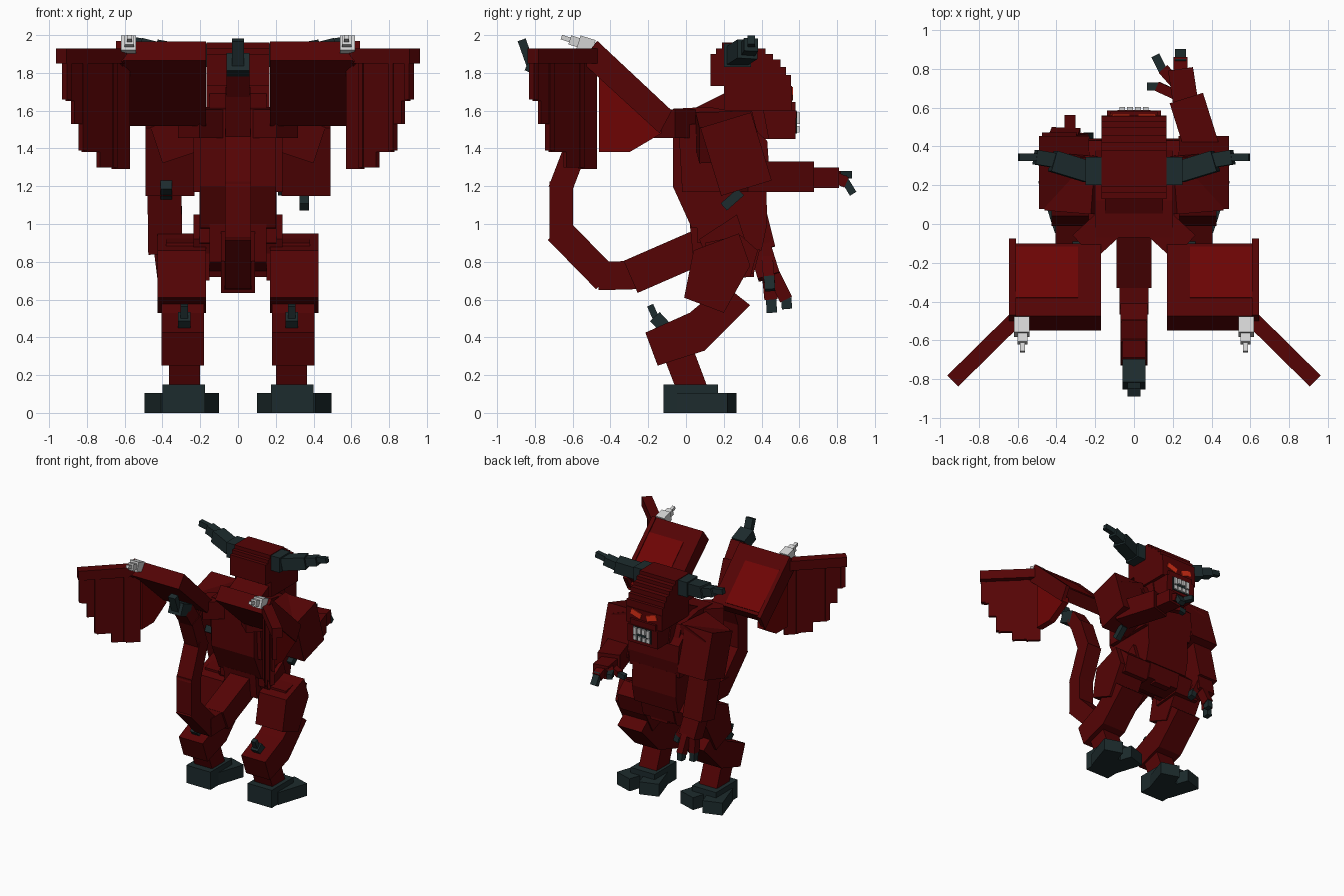
import bpy, bmesh, math
from mathutils import Vector, Matrix


def material(name, col):
    m = bpy.data.materials.new(name)
    m.diffuse_color = (*col, 1)
    return m


RED = material("dark_red", (0.089, 0.0010, 0.0014))
BRIGHT = material("membrane_red", (0.155, 0.0012, 0.0012))
SLATE = material("slate_horn", (0.012, 0.024, 0.026))
BONE = material("bone_white", (0.65, 0.65, 0.65))
EYE = material("eye_orange", (0.75, 0.030, 0.008))


def finish(name, bm, mat):
    bmesh.ops.recalc_face_normals(bm, faces=bm.faces)
    me = bpy.data.meshes.new(name)
    bm.to_mesh(me)
    bm.free()
    me.materials.append(mat)
    ob = bpy.data.objects.new(name, me)
    bpy.context.collection.objects.link(ob)
    return ob


def block(name, lo, hi, mat=RED, rot=0, axis='Z'):
    """Box between two corners, optionally turned about its centre."""
    lo, hi = Vector(lo), Vector(hi)
    bm = bmesh.new()
    bmesh.ops.create_cube(bm, size=1, matrix=Matrix.Translation((lo + hi) / 2)
                          @ Matrix.Rotation(math.radians(rot), 4, axis)
                          @ Matrix.Diagonal((*(hi - lo), 1)))
    return finish(name, bm, mat)


def beam(name, a, b, w, d, mat=RED):
    """Box running from a to b, w wide across and d deep."""
    a, b = Vector(a), Vector(b)
    z = (b - a).normalized()
    ref = Vector((1, 0, 0)) if abs(z.x) < 0.8 else Vector((0, 1, 0))
    x = (ref - z * ref.dot(z)).normalized()
    y = z.cross(x)
    m = Matrix((x, y, z)).transposed().to_4x4()
    bm = bmesh.new()
    bmesh.ops.create_cube(bm, size=1, matrix=Matrix.Translation((a + b) / 2) @ m
                          @ Matrix.Diagonal((w, d, (b - a).length, 1)))
    return finish(name, bm, mat)


def prism(name, pts, x0, x1, mat=RED):
    """Profile in y and z extruded along x."""
    bm = bmesh.new()
    f = bm.faces.new([bm.verts.new((x0, y, z)) for y, z in pts])
    r = bmesh.ops.extrude_face_region(bm, geom=[f])
    bmesh.ops.translate(bm, vec=(x1 - x0, 0, 0),
                        verts=[v for v in r['geom'] if isinstance(v, bmesh.types.BMVert)])
    return finish(name, bm, mat)


def mirrored(ob):
    """Mirror a part across the centre plane."""
    m = ob.modifiers.new("mirror", 'MIRROR')
    m.use_mirror_merge = False
    return ob


# Torso
prism("torso", [(-0.07, 1.61), (-0.07, 1.2), (0.03, 0.98), (0.36, 0.95), (0.40, 1.15),
                (0.42, 1.4), (0.34, 1.58), (0.12, 1.62)], -0.2, 0.2)
prism("chest", [(-0.04, 1.52), (-0.02, 1.17), (0.42, 1.17), (0.44, 1.3), (0.43, 1.44),
                (0.3, 1.56)], -0.235, 0.235)
prism("neck", [(0.0, 1.58), (0.04, 1.61), (0.2, 1.69), (0.4, 1.66), (0.44, 1.45), (0.05, 1.45)], -0.15, 0.15)
prism("belly", [(0.06, 1.18), (0.06, 0.9), (0.4, 0.86), (0.43, 1.0), (0.425, 1.2)], -0.205, 0.205)
prism("pelvis", [(0.02, 1.0), (0.04, 0.8), (0.2, 0.72), (0.36, 0.74), (0.42, 0.98)], -0.15, 0.15)
block("loincloth", (-0.08, 0.3, 0.72), (0.08, 0.36, 0.95))
mirrored(prism("hip", [(0.07, 0.92), (0.27, 1.05), (0.35, 0.8), (0.15, 0.72)], 0.09, 0.235))

# Head in stacked slices
slices = [(1.93, 1.96, 0.19, 0.38), (1.90, 1.93, 0.16, 0.42), (1.87, 1.90, 0.13, 0.46),
          (1.83, 1.87, 0.13, 0.50), (1.79, 1.83, 0.13, 0.53), (1.73, 1.79, 0.13, 0.555),
          (1.60, 1.73, 0.20, 0.56)]
for i, (z0, z1, y0, y1) in enumerate(slices):
    block(f"head_slice_{i + 1}", (-0.168, y0, z0), (0.168, y1, z1))
block("snout", (-0.12, 0.4, 1.58), (0.12, 0.58, 1.645))
prism("jaw", [(0.2, 1.6), (0.35, 1.52), (0.41, 1.45), (0.58, 1.45), (0.585, 1.6)], -0.14, 0.14)
block("mouth", (-0.085, 0.58, 1.48), (0.085, 0.588, 1.595), SLATE)
for i in range(4):
    x = -0.076 + 0.041 * i
    fang = 0.015 if i in (0, 3) else 0
    block(f"upper_tooth_{i}", (x, 0.58, 1.545 - fang), (x + 0.029, 0.603, 1.59), BONE)
    block(f"lower_tooth_{i}", (x, 0.58, 1.485), (x + 0.029, 0.6, 1.52), BONE)
mirrored(block("eye", (0.025, 0.558, 1.668), (0.12, 0.567, 1.712), EYE, -17, 'Y'))

# Horns
mirrored(block("horn_base", (0.16, 0.2, 1.83), (0.25, 0.345, 1.955), SLATE))
mirrored(beam("horn_middle", (0.24, 0.27, 1.89), (0.42, 0.325, 1.925), 0.11, 0.10, SLATE))
mirrored(beam("horn_outer", (0.39, 0.325, 1.92), (0.51, 0.345, 1.95), 0.075, 0.07, SLATE))
mirrored(beam("horn_tip", (0.48, 0.345, 1.955), (0.595, 0.345, 1.975), 0.04, 0.045, SLATE))

# Wings: root bar, sloped panel, hanging sail
mirrored(beam("wing_root", (0.02, 0.1, 1.53), (0.26, -0.12, 1.53), 0.17, 0.15))
mirrored(prism("wing_panel", [(-0.10, 1.60), (-0.475, 1.965), (-0.55, 1.865), (-0.17, 1.52)], 0.17, 0.61))
mirrored(prism("wing_panel_edge", [(-0.075, 1.60), (-0.47, 1.97), (-0.555, 1.86), (-0.14, 1.48)], 0.61, 0.645))
mirrored(prism("wing_panel_inset", [(-0.115, 1.622), (-0.38, 1.879), (-0.385, 1.872), (-0.12, 1.615)],
               0.29, 0.61, BRIGHT))
mirrored(prism("wing_side_membrane", [(-0.46, 1.86), (-0.13, 1.53), (-0.13, 1.48), (-0.3, 1.38),
                                      (-0.46, 1.38)], 0.58, 0.635, BRIGHT))
mirrored(beam("wing_finger", (0.60, -0.48, 1.89), (0.935, -0.81, 1.89), 0.08, 0.08))
bottoms = [(0.58, 0.66, 1.29), (0.66, 0.74, 1.30), (0.74, 0.82, 1.38), (0.82, 0.875, 1.53), (0.875, 0.905, 1.65)]
for i, (x0, x1, z) in enumerate(bottoms):
    mid = Vector(((x0 + x1) / 2, 0.10 - (x0 + x1) / 2, 0))
    half = (x1 - x0) * 0.707
    mirrored(block(f"wing_sail_{i + 1}", (mid.x - half, mid.y - 0.012, z),
                   (mid.x + half, mid.y + 0.012, 1.87), RED, -45))
    if i % 2 == 0:
        mirrored(block(f"wing_rib_{i + 1}", (x1 - 0.018, 0.10 - x1 - 0.018, z + 0.01),
                       (x1 + 0.018, 0.10 - x1 + 0.018, 1.87), RED, -45))
claws = [((0.58, -0.49, 1.935), (0.58, -0.57, 1.96), 0.08),
         ((0.575, -0.56, 1.957), (0.575, -0.615, 1.975), 0.05),
         ((0.575, -0.60, 1.97), (0.575, -0.66, 1.99), 0.025)]
for i, (a, b, w) in enumerate(claws):
    mirrored(beam(f"wing_claw_{i + 1}", a, b, w, w, BONE))

# Tail
tail = [(0.12, 0.9, 0.18, 0.185), (-0.27, 0.73, 0.15, 0.15), (-0.44, 0.725, 0.14, 0.15),
        (-0.66, 0.95, 0.14, 0.125), (-0.66, 1.2, 0.14, 0.125), (-0.56, 1.46, 0.13, 0.12),
        (-0.64, 1.68, 0.12, 0.11), (-0.72, 1.8, 0.1, 0.1)]
for i, ((y0, z0, w, d), (y1, z1, _, _)) in enumerate(zip(tail, tail[1:])):
    a, b = Vector((0, y0, z0)), Vector((0, y1, z1))
    ext = (b - a).normalized() * 0.025
    beam(f"tail_{i + 1}", a - ext, b + ext, w, d)
beam("tail_barb_base", (0, -0.715, 1.81), (0, -0.835, 1.86), 0.12, 0.1, SLATE)
beam("tail_barb_tip", (0, -0.815, 1.82), (0, -0.87, 1.975), 0.065, 0.045, SLATE)

# Legs
mirrored(prism("thigh", [(0.04, 0.86), (0.28, 0.95), (0.34, 0.78), (0.2, 0.53), (-0.01, 0.61)], 0.17, 0.425))
mirrored(prism("thigh_front", [(0.1, 0.9), (0.29, 0.94), (0.38, 0.86), (0.34, 0.72), (0.1, 0.7)], 0.15, 0.38))
mirrored(prism("shin", [(-0.215, 0.425), (0.02, 0.53), (0.2, 0.68), (0.34, 0.57), (0.1, 0.33), (-0.15, 0.25)],
               0.18, 0.405))
mirrored(prism("ankle", [(-0.15, 0.38), (-0.05, 0.12), (0.12, 0.12), (0.03, 0.36)], 0.2, 0.365))
mirrored(beam("heel_spike_base", (0.285, -0.1, 0.44), (0.285, -0.165, 0.51), 0.065, 0.07, SLATE))
mirrored(beam("heel_spike_tip", (0.285, -0.15, 0.48), (0.285, -0.19, 0.57), 0.04, 0.035, SLATE))
mirrored(block("foot", (0.175, -0.12, 0), (0.4, 0.17, 0.15), SLATE))
for side, x0, x1, r in (("inner", 0.14, 0.30, 18), ("outer", 0.295, 0.455, -18)):
    mirrored(block(f"toe_{side}", (x0, -0.03, 0), (x1, 0.25, 0.105), SLATE, r))

# Shoulders and upper arms
mirrored(beam("upper_arm", (0.36, 0.21, 1.55), (0.36, 0.32, 1.19), 0.26, 0.28))
mirrored(beam("shoulder", (0.18, 0.2, 1.5), (0.42, 0.22, 1.42), 0.3, 0.2))

# Raised forearm, hand and claws on one side
beam("raised_forearm", (0.38, 0.3, 1.25), (0.27, 0.65, 1.25), 0.18, 0.16)
beam("raised_hand", (0.27, 0.6, 1.245), (0.24, 0.8, 1.245), 0.13, 0.11)
beam("raised_finger", (0.24, 0.76, 1.26), (0.24, 0.85, 1.22), 0.07, 0.06)
beam("raised_finger_claw", (0.24, 0.83, 1.25), (0.24, 0.885, 1.16), 0.055, 0.04, SLATE)
beam("raised_second_finger", (0.23, 0.71, 1.25), (0.15, 0.8, 1.25), 0.06, 0.06)
beam("raised_second_claw", (0.15, 0.79, 1.26), (0.11, 0.87, 1.26), 0.045, 0.04, SLATE)
beam("raised_thumb", (0.23, 0.66, 1.23), (0.12, 0.71, 1.22), 0.05, 0.05)
beam("raised_thumb_claw", (0.13, 0.71, 1.22), (0.07, 0.71, 1.21), 0.04, 0.04, SLATE)
beam("raised_elbow_spike", (0.35, 0.29, 1.17), (0.35, 0.2, 1.09), 0.05, 0.05, SLATE)

# Lowered forearm, hand and claws on the other side
beam("lowered_forearm", (-0.39, 0.29, 1.24), (-0.385, 0.385, 0.86), 0.18, 0.18)
beam("lowered_hand", (-0.37, 0.39, 0.88), (-0.35, 0.44, 0.72), 0.15, 0.12)
for i, (x, y) in enumerate(((-0.39, 0.45), (-0.33, 0.53))):
    beam(f"lowered_finger_{i + 1}", (x, 0.43, 0.8), (x, y, 0.6), 0.055, 0.07)
    beam(f"lowered_claw_{i + 1}", (x, y, 0.61), (x, y + 0.005, 0.53 + 0.02 * i), 0.045, 0.055, SLATE)
beam("lowered_thumb", (-0.31, 0.43, 0.82), (-0.25, 0.44, 0.7), 0.05, 0.06)
beam("lowered_thumb_claw", (-0.25, 0.44, 0.72), (-0.23, 0.445, 0.65), 0.045, 0.055, SLATE)
beam("lowered_elbow_spike", (-0.38, 0.25, 1.15), (-0.38, 0.15, 1.21), 0.06, 0.06, SLATE)
